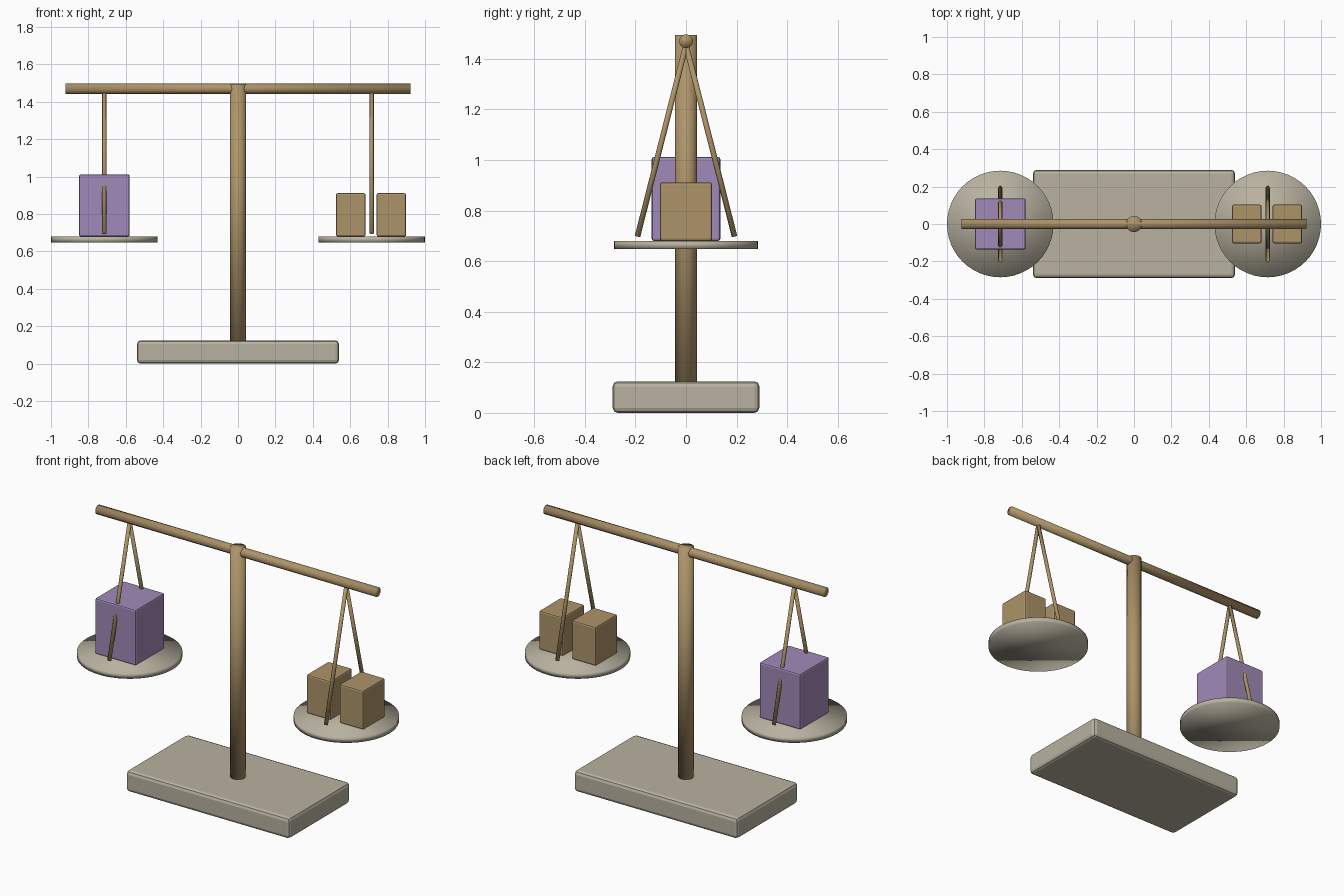
import bpy
from mathutils import Vector

cube = bpy.data.objects.get("Cube")
if cube:
    bpy.data.objects.remove(cube, do_unlink=True)


def make_material(name, rgb):
    mat = bpy.data.materials.new(name)
    mat.use_nodes = True
    color = (*rgb, 1.0)
    mat.diffuse_color = color
    mat.node_tree.nodes["Principled BSDF"].inputs["Base Color"].default_value = color
    return mat


stone = make_material("pale stone", (0.48, 0.445, 0.352))
wood = make_material("warm wood", (0.42, 0.295, 0.142))
purple = make_material("soft purple", (0.355, 0.254, 0.485))


def add_box(name, low, high, bevel, mat):
    """Bevelled box between two corners."""
    low, high = Vector(low), Vector(high)
    bpy.ops.mesh.primitive_cube_add(size=1, location=(low + high) / 2)
    obj = bpy.context.object
    obj.name = name
    obj.scale = high - low
    bpy.ops.object.transform_apply(location=False, rotation=False, scale=True)
    mod = obj.modifiers.new("Soft edges", "BEVEL")
    mod.width = bevel
    mod.segments = 2
    obj.data.materials.append(mat)
    return obj


def add_rod(name, start, end, radius, mat, sides=24):
    """Smooth cylinder running between two points."""
    start, end = Vector(start), Vector(end)
    axis = end - start
    bpy.ops.mesh.primitive_cylinder_add(
        vertices=sides, radius=radius, depth=axis.length, location=(start + end) / 2,
        rotation=axis.to_track_quat("Z", "Y").to_euler())
    obj = bpy.context.object
    obj.name = name
    bpy.ops.object.shade_smooth()
    obj.data.materials.append(mat)
    return obj


# Stand
beam_z = 1.47
add_box("base", (-0.54, -0.29, 0), (0.54, 0.29, 0.125), 0.02, stone)
add_rod("post", (0, 0, 0.11), (0, 0, 1.495), 0.043, wood)
add_rod("beam", (-0.923, 0, beam_z), (0.923, 0, beam_z), 0.027, wood)

# Hanging pans, each carried by two slanted rods
pan_x, pan_bottom, pan_top = 0.715, 0.648, 0.68
for side, label in ((-1, "right"), (1, "left")):
    x = side * pan_x
    add_rod(f"{label}_pan", (x, 0, pan_bottom), (x, 0, pan_top), 0.285, stone, 48)
    for y_sign, place in ((-1, "front"), (1, "back")):
        add_rod(f"{label}_{place}_hanger", (x, y_sign * 0.192, 0.697),
                (x, 0, 1.455), 0.011, wood, 12)

# Weights on the pans
add_box("large_weight", (-0.85, -0.136, pan_top), (-0.579, 0.136, 1.012), 0.009, purple)
for name, x in (("inner_small_weight", 0.603), ("outer_small_weight", 0.82)):
    add_box(name, (x - 0.079, -0.103, pan_top), (x + 0.079, 0.103, 0.912), 0.009, wood)
